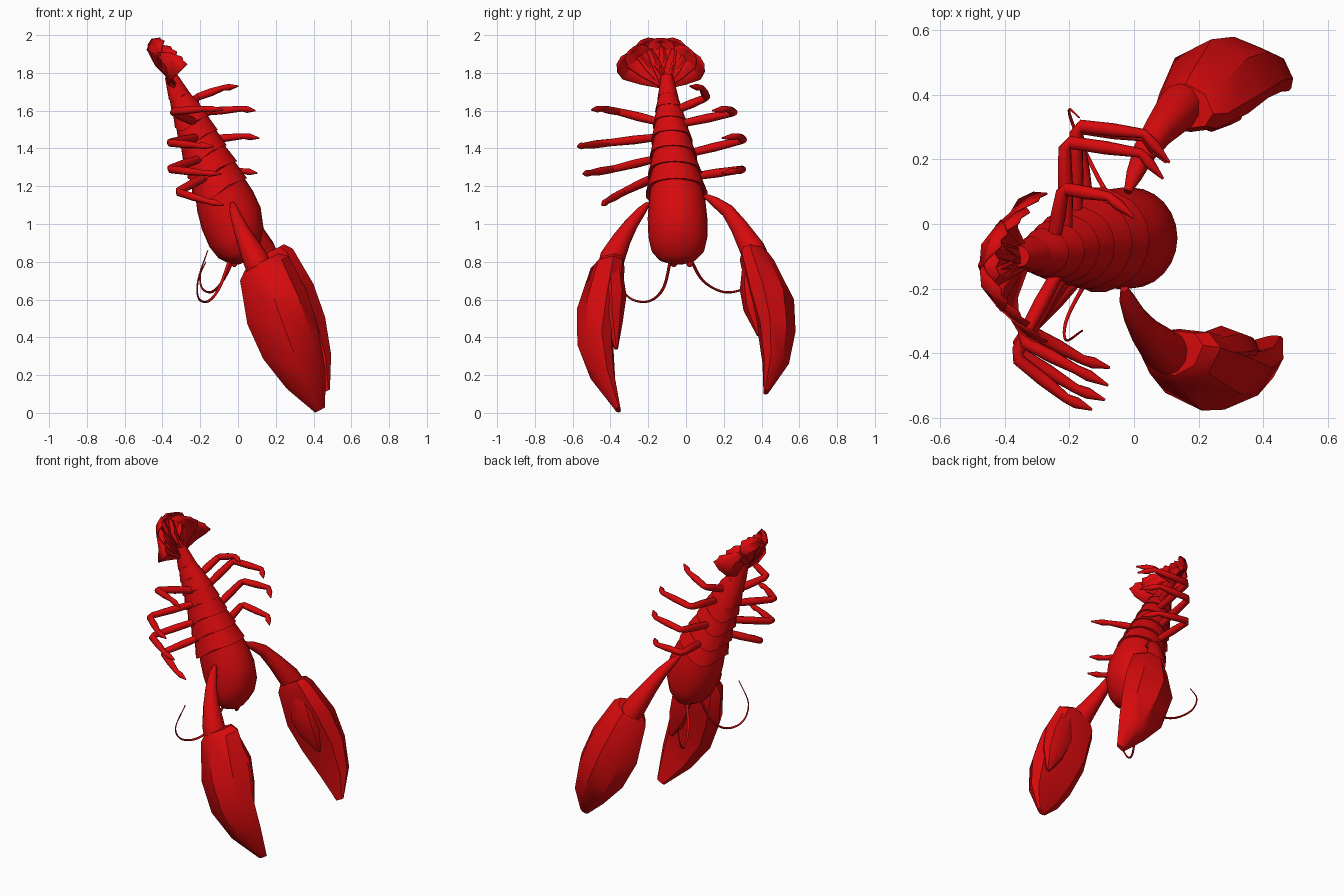
import bpy, bmesh, math
from mathutils import Vector

RED = bpy.data.materials.new("lobster_red")
RED.diffuse_color = (0.68, 0.003, 0.004, 1)
SPINE = Vector((-0.345, -0.04, 0.94)).normalized()   # head to tail
BACK = Vector((0.94, 0, 0.345)).normalized()         # towards the back shell
SIDE = Vector((0, 1, 0))


def finish(bm, name, angle=35):
    bmesh.ops.recalc_face_normals(bm, faces=bm.faces)
    me = bpy.data.meshes.new(name)
    bm.to_mesh(me)
    bm.free()
    ob = bpy.data.objects.new(name, me)
    bpy.context.collection.objects.link(ob)
    me.materials.append(RED)
    bpy.ops.object.select_all(action='DESELECT')
    ob.select_set(True)
    bpy.context.view_layer.objects.active = ob
    bpy.ops.object.shade_smooth_by_angle(angle=math.radians(angle))
    return ob


def ring(c, u, v, a, b, n):
    ts = [2 * math.pi * i / n for i in range(n)]
    return [Vector(c) + u * (a * math.cos(t)) + v * (b * math.sin(t)) for t in ts]


def loft(name, rings, angle=35):
    bm = bmesh.new()
    loops = [[bm.verts.new(p) for p in r] for r in rings]
    n = len(loops[0])
    for p, q in zip(loops, loops[1:]):
        for i in range(n):
            j = (i + 1) % n
            bm.faces.new((p[i], p[j], q[j], q[i]))
    bm.faces.new(loops[0])
    bm.faces.new(loops[-1])
    return finish(bm, name, angle)


def tube(name, pts, radii, n=10, angle=55):
    pts = [Vector(p) for p in pts]
    rings = []
    for i, p in enumerate(pts):
        t = (pts[min(i + 1, len(pts) - 1)] - pts[max(i - 1, 0)]).normalized()
        u = t.cross(Vector((0.2, 0.1, 1))).normalized()
        rings.append(ring(p, u, t.cross(u), radii[i], radii[i], n))
    return loft(name, rings, angle)


def smooth_path(pts, steps=6):
    pts = [Vector(p) for p in pts]
    ext = [2 * pts[0] - pts[1]] + pts + [2 * pts[-1] - pts[-2]]
    out = []
    for a, b, c, d in zip(ext, ext[1:], ext[2:], ext[3:]):
        for k in range(steps):
            t = k / steps
            out.append(0.5 * (2 * b + (c - a) * t + (2 * a - 5 * b + 4 * c - d) * t * t
                              + (3 * b - a - 3 * c + d) * t ** 3))
    return out + [pts[-1]]


# Carapace: rounded shell, head end at the bottom
shell = [((0.03, -0.045, 0.795), 0.03, 0.05), ((0.018, -0.045, 0.815), 0.07, 0.10),
         ((0.007, -0.043, 0.86), 0.118, 0.14), ((-0.008, -0.043, 0.93), 0.152, 0.156),
         ((-0.036, -0.045, 1.03), 0.166, 0.158), ((-0.068, -0.047, 1.12), 0.157, 0.15),
         ((-0.105, -0.052, 1.22), 0.132, 0.134)]
loft("carapace", [ring(c, BACK, SIDE, h, w, 24) for c, h, w in shell], 50)

# Abdomen: overlapping flared plates with side points towards the head
stations = [(-0.095, -0.05, 1.19, 0.145, 0.146), (-0.135, -0.058, 1.285, 0.132, 0.129),
            (-0.175, -0.067, 1.375, 0.117, 0.113), (-0.21, -0.075, 1.46, 0.105, 0.098),
            (-0.243, -0.083, 1.54, 0.092, 0.083), (-0.275, -0.089, 1.61, 0.075, 0.067),
            (-0.31, -0.095, 1.675, 0.056, 0.05), (-0.35, -0.10, 1.77, 0.036, 0.035)]
for k, (s, e) in enumerate(zip(stations, stations[1:])):
    low = ring(s[:3], BACK, SIDE, s[3] * 1.05, s[4] * 1.05, 20)
    for i, f in ((5, 0.4), (6, 0.8), (7, 1), (8, 0.6), (12, 0.6), (13, 1), (14, 0.8), (15, 0.4)):
        low[i] += (low[i] - Vector(s[:3])) * 0.14 * f - SPINE * s[3] * 0.3 * f
    top = ring(Vector(e[:3]) + SPINE * 0.015, BACK, SIDE, e[3] * 0.93, e[4] * 0.92, 20)
    loft(f"abdomen_plate_{k + 1}", [low, top], 40)

# Tail fan: broad overlapping ridged blades forming a cupped fan
for k in range(7):
    th = math.radians(-60 + 20 * k)
    along = Vector((0, math.sin(th), math.cos(th)))
    across = Vector((0, math.cos(th), -math.sin(th)))
    reach = 0.255 - 0.01 * (k % 2)
    bm = bmesh.new()
    rows = []
    for f, w, x in ((0, 0.028, 0), (0.4, 0.062, -0.10), (0.75, 0.082, -0.145), (0.92, 0.06, -0.125), (1, 0.022, -0.09)):
        row = []
        for m in (-1, 0, 1):
            # each edge follows the curve of the fan at its own angle
            ang = th + math.atan2(w * m, max(reach * f, 0.05))
            curl = 0.19 * min(math.sin(ang) ** 2, 0.85) * f
            p = Vector((-0.345 + x + curl + 0.01 * abs(m) + 0.006 * (k % 2), -0.11 - 0.025 * f, 1.74))
            row.append(bm.verts.new(p + along * reach * f + across * w * m))
        rows.append(row)
    for p, q in zip(rows, rows[1:]):
        for i in (0, 1):
            bm.faces.new((p[i], p[i + 1], q[i + 1], q[i]))
    blade = finish(bm, f"tail_blade_{k + 1}", 20)
    mod = blade.modifiers.new("thickness", 'SOLIDIFY')
    mod.thickness = 0.006

# Walking legs: root, knee, shin end, tip
legs = {
    "right": [((-0.23, -0.14, 1.54), (-0.35, -0.36, 1.595), (-0.18, -0.45, 1.61), (-0.08, -0.50, 1.605)),
              ((-0.21, -0.14, 1.46), (-0.37, -0.41, 1.43), (-0.21, -0.54, 1.415), (-0.13, -0.575, 1.41)),
              ((-0.19, -0.14, 1.35), (-0.37, -0.39, 1.29), (-0.18, -0.51, 1.27), (-0.09, -0.545, 1.265)),
              ((-0.15, -0.14, 1.26), (-0.325, -0.33, 1.17), (-0.16, -0.42, 1.12), (-0.075, -0.445, 1.10))],
    "left": [((-0.25, -0.06, 1.60), (-0.22, 0.11, 1.67), (-0.08, 0.085, 1.72), (0.0, 0.02, 1.73)),
             ((-0.21, -0.03, 1.53), (-0.215, 0.255, 1.59), (0.02, 0.22, 1.61), (0.09, 0.14, 1.60)),
             ((-0.18, 0.0, 1.37), (-0.18, 0.305, 1.445), (0.03, 0.28, 1.465), (0.11, 0.19, 1.455)),
             ((-0.14, 0.03, 1.25), (-0.18, 0.30, 1.29), (0.03, 0.27, 1.28), (0.10, 0.19, 1.27))]}
for side, group in legs.items():
    for k, (a, b, c, d) in enumerate(group):
        a, b, c, d = map(Vector, (a, b, c, d))
        path = [a, a.lerp(b, 0.5), b.lerp(a, 0.07), b.lerp(c, 0.07), b.lerp(c, 0.55), c, c.lerp(d, 0.4), d]
        tube(f"{side}_leg_{k + 1}", path, (0.02, 0.024, 0.02, 0.02, 0.021, 0.015, 0.018, 0.004))

# Claw arms: thin at the shoulder, thick at the wrist
arm_radii = (0.012, 0.026, 0.037, 0.05, 0.068, 0.07)
tube("right_claw_arm", [(-0.03, -0.20, 1.11), (-0.02, -0.235, 1.07), (0.005, -0.29, 1.0),
                        (0.04, -0.34, 0.92), (0.09, -0.39, 0.82), (0.11, -0.40, 0.77)], arm_radii)
tube("left_claw_arm", [(-0.02, 0.10, 1.15), (0.0, 0.15, 1.12), (0.03, 0.22, 1.07),
                       (0.075, 0.285, 0.98), (0.13, 0.35, 0.87), (0.15, 0.37, 0.82)], arm_radii)

# Claws: broad palm, bulging outwards and flatter inside, with an inner finger
BROAD = Vector((0.89, 0, 0.45))


def claw(name, stations, inward, cup=0.35):
    rings = []
    for x, y, z, a, b in stations:
        r = ring((x, y, z), BROAD, SIDE, a, b, 8)
        for i, p in enumerate(r):
            c = math.cos(2 * math.pi * i / 8)
            p.y += inward * b * cup * c * c
        rings.append(r)
    loft(name, rings, 38)


claw("right_claw", [(0.125, -0.40, 0.80, 0.10, 0.07), (0.14, -0.415, 0.765, 0.145, 0.09),
                    (0.21, -0.46, 0.55, 0.18, 0.118), (0.28, -0.48, 0.36, 0.165, 0.095),
                    (0.36, -0.44, 0.18, 0.115, 0.065), (0.435, -0.36, 0.015, 0.03, 0.015)], 1)
claw("right_claw_finger", [(0.21, -0.40, 0.78, 0.06, 0.06), (0.27, -0.395, 0.62, 0.10, 0.08),
                           (0.32, -0.39, 0.48, 0.075, 0.055), (0.37, -0.37, 0.34, 0.012, 0.01)], 1, 0)
claw("left_claw", [(0.16, 0.365, 0.85, 0.095, 0.07), (0.175, 0.375, 0.81, 0.13, 0.09),
                   (0.24, 0.45, 0.60, 0.18, 0.122), (0.31, 0.48, 0.43, 0.17, 0.10),
                   (0.395, 0.475, 0.26, 0.11, 0.07), (0.46, 0.425, 0.11, 0.03, 0.015)], -1)
claw("left_claw_finger", [(0.20, 0.36, 0.80, 0.06, 0.06), (0.24, 0.365, 0.65, 0.10, 0.08),
                          (0.28, 0.365, 0.54, 0.08, 0.06), (0.33, 0.385, 0.41, 0.012, 0.01)], -1, 0)

# Antennae: thin curling feelers
feelers = {"left_antenna": [(-0.02, 0.02, 0.82), (-0.08, 0.09, 0.70), (-0.14, 0.20, 0.64),
                            (-0.19, 0.31, 0.66), (-0.20, 0.355, 0.73), (-0.17, 0.33, 0.80)],
           "right_antenna": [(-0.04, -0.08, 0.82), (-0.10, -0.12, 0.66), (-0.16, -0.20, 0.59),
                             (-0.21, -0.30, 0.61), (-0.21, -0.36, 0.71), (-0.16, -0.33, 0.86)]}
for name, pts in feelers.items():
    path = smooth_path(pts)
    tube(name, path, [0.009 - 0.006 * i / (len(path) - 1) for i in range(len(path))], 6, 60)

# Eyes: small beads at the head end
for name, y in (("left_eye", 0.02), ("right_eye", -0.065)):
    bm = bmesh.new()
    bmesh.ops.create_uvsphere(bm, u_segments=10, v_segments=6, radius=0.018)
    bmesh.ops.translate(bm, verts=bm.verts, vec=(-0.02, y, 0.79))
    finish(bm, name, 60)
